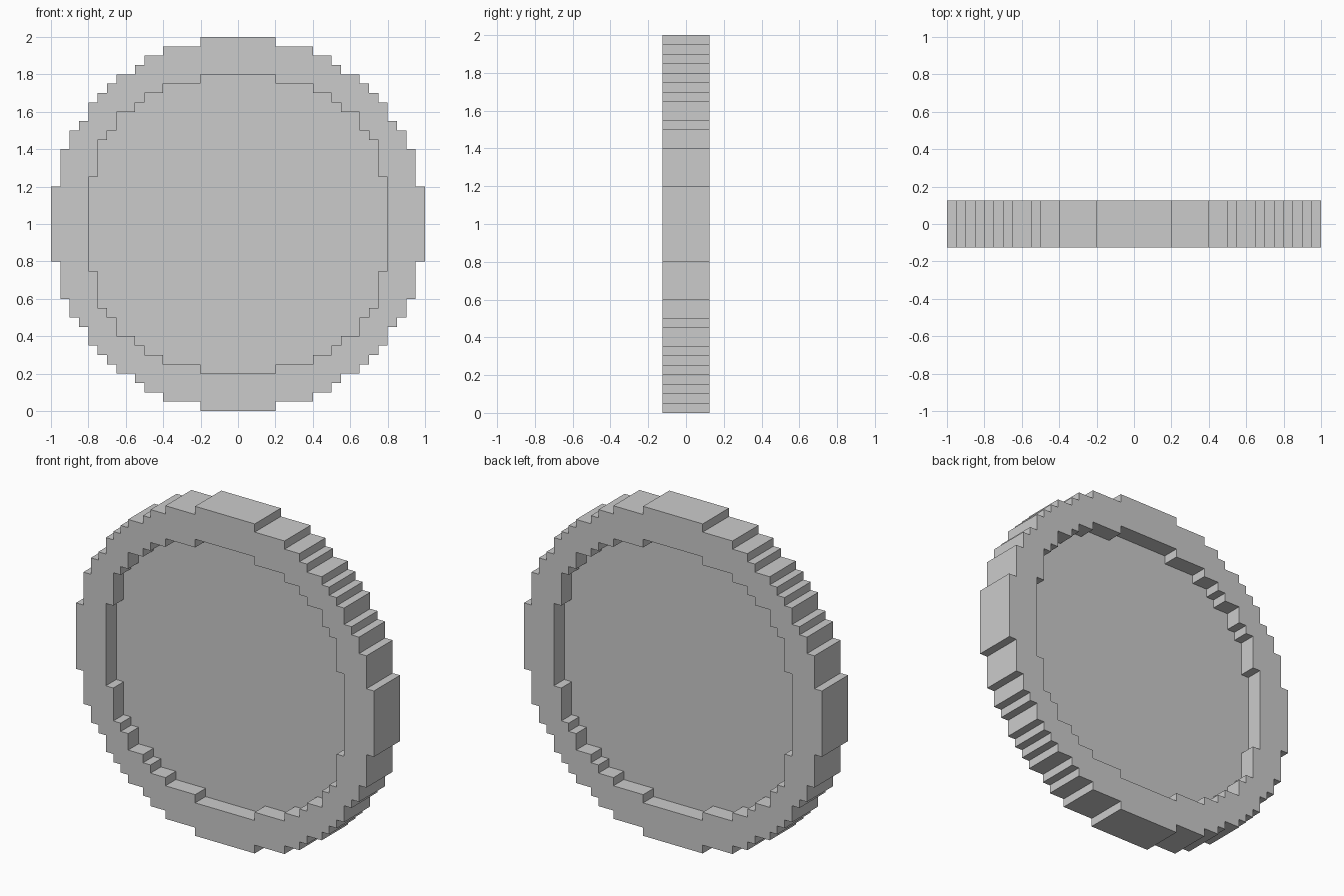
import bpy
import math

if "Cube" in bpy.data.objects:
    bpy.data.objects.remove(bpy.data.objects["Cube"])

# Stepped quarter profiles: (right edge of step, height of step), from the top down
OUTER = [(.2, 1), (.4, .95), (.5, .9), (.55, .85), (.65, .8), (.7, .75), (.75, .7),
         (.8, .65), (.85, .55), (.9, .5), (.95, .4), (1, .2)]
INNER = [(.2, .8), (.4, .75), (.5, .7), (.55, .65), (.65, .6), (.7, .5), (.75, .45),
         (.8, .25)]


def outline(steps):
    """Turn the quarter staircase into a full closed loop by mirroring."""
    quarter = []
    for i, (x, h) in enumerate(steps):
        quarter.append((x, h))
        if i + 1 < len(steps):
            quarter.append((x, steps[i + 1][1]))
    right = quarter + [(x, -h) for x, h in reversed(quarter)]
    return right + [(-x, h) for x, h in reversed(right)]


def slab(name, loops, half_depth):
    """Extrude filled loops along y; a loop inside another becomes a hole."""
    curve = bpy.data.curves.new(name, 'CURVE')
    curve.dimensions = '2D'
    curve.fill_mode = 'BOTH'
    curve.extrude = half_depth
    for loop in loops:
        spline = curve.splines.new('POLY')
        spline.points.add(len(loop) - 1)
        for point, (x, h) in zip(spline.points, loop):
            point.co = (x, h, 0, 1)
        spline.use_cyclic_u = True
    obj = bpy.data.objects.new(name, curve)
    bpy.context.collection.objects.link(obj)
    obj.location = (0, 0, 1)
    obj.rotation_euler = (math.pi / 2, 0, 0)
    bpy.ops.object.select_all(action='DESELECT')
    obj.select_set(True)
    bpy.context.view_layer.objects.active = obj
    bpy.ops.object.convert(target='MESH')
    bpy.ops.object.shade_flat()


# Thick raised rim
slab("rim", [outline(OUTER), outline(INNER)], 0.125)
# Thin centre panel, recessed on both sides
slab("centre_panel", [outline(INNER)], 0.025)
